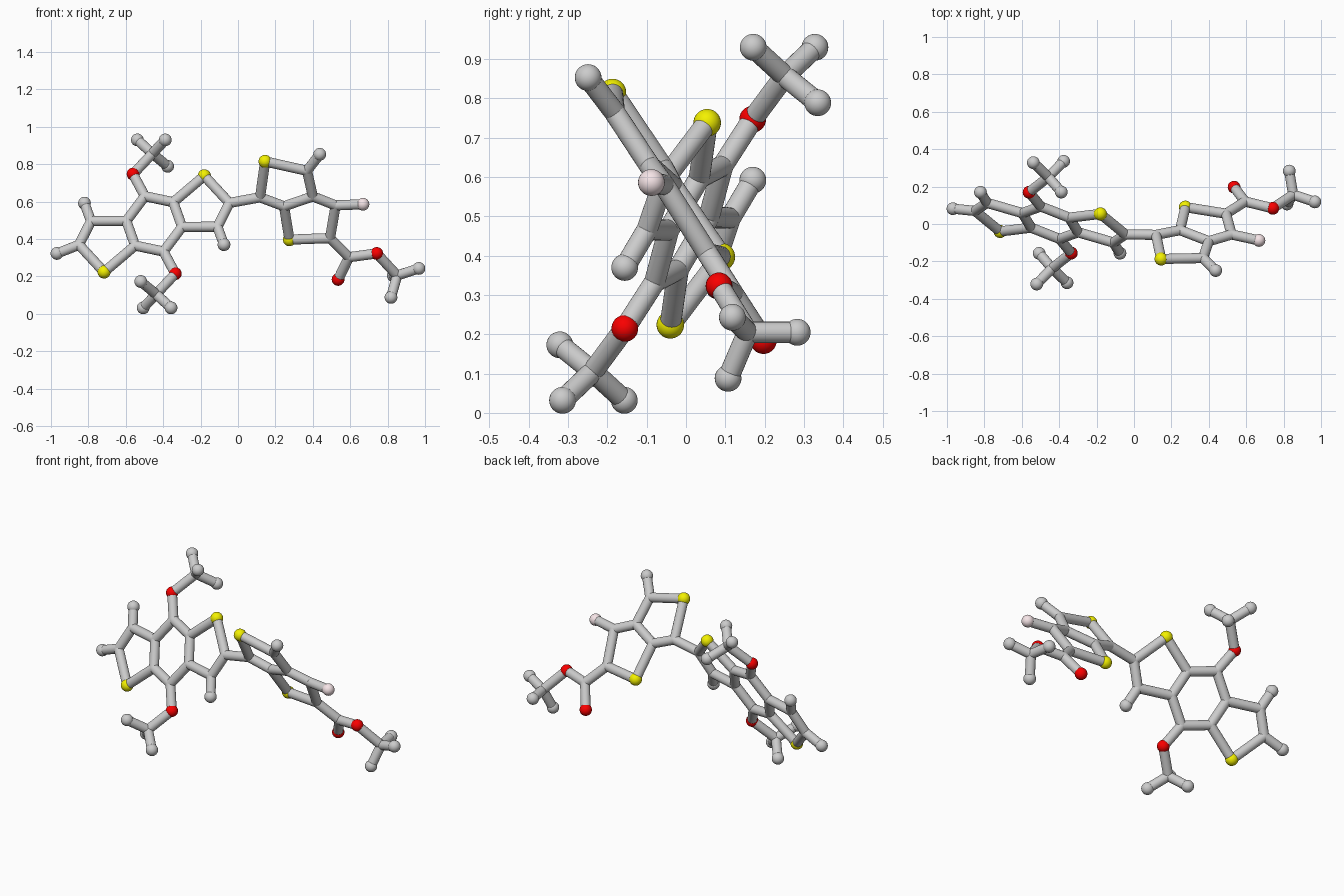
import bpy, bmesh
from mathutils import Vector, Matrix

if "Cube" in bpy.data.objects:
    bpy.data.objects.remove(bpy.data.objects["Cube"])

BOND_R, BALL_R = 0.027, 0.034

def material(name, rgb):
    m = bpy.data.materials.new(name)
    m.diffuse_color = (*rgb, 1)
    m.use_nodes = True
    m.node_tree.nodes["Principled BSDF"].inputs["Base Color"].default_value = m.diffuse_color
    return m

# element code: (name, radius, material)
KINDS = {
    'C': ("carbon_joint", BOND_R, None),
    'H': ("end_ball", BALL_R, None),
    'S': ("sulfur_ball", 0.035, material("yellow", (0.9, 0.88, 0.0))),
    'O': ("oxygen_ball", BALL_R, material("red", (0.95, 0.0, 0.0))),
    'F': ("fluorine_ball", BALL_R, material("pale_pink", (0.92, 0.78, 0.8))),
}

def finish(bm, name, mat=None, loc=(0, 0, 0)):
    me = bpy.data.meshes.new(name)
    for f in bm.faces:
        f.smooth = len(f.verts) <= 4
    bm.to_mesh(me)
    bm.free()
    if mat:
        me.materials.append(mat)
    ob = bpy.data.objects.new(name, me)
    ob.location = loc
    bpy.context.collection.objects.link(ob)

def ball(kind, loc):
    name, r, mat = KINDS[kind]
    bm = bmesh.new()
    bmesh.ops.create_uvsphere(bm, u_segments=28, v_segments=18, radius=r)
    finish(bm, name, mat, loc)

def stick(a, b):
    d = b - a
    m = Matrix.Translation((a + b) / 2) @ d.to_track_quat('Z', 'Y').to_matrix().to_4x4()
    bm = bmesh.new()
    bmesh.ops.create_cone(bm, cap_ends=True, segments=24, radius1=BOND_R,
                          radius2=BOND_R, depth=d.length, matrix=m)
    finish(bm, "bond")

atoms = {}   # key -> position; the first letter of the key is the element
bonds = []

# Three-ring unit: half of it as offsets (x, z) on a tilted plane
CENTRE = Vector((-0.448, 0.007, 0.481))
half = {'S1': (-.268, -.257), 'C2': (-.402, -.112), 'H2': (-.52, -.158),
        'C3': (-.338, .015), 'H3': (-.373, .111), 'C3a': (-.149, .016),
        'C4': (-.05, .148), 'C7': (-.102, -.116), 'O4': (-.113, .266)}
half = {k: Vector((x, -.292 * x + .487 * z, z)) for k, (x, z) in half.items()}
# methoxy cap leaves the plane
half.update({'Cm': Vector((-.01, .244, .376)), 'Hm1': Vector((-.09, .321, .449)),
             'Hm2': Vector((.072, .328, .308)), 'Hm3': Vector((.059, .164, .449))})
half_bonds = ("S1-C2 C2-C3 C2-H2 C3-H3 C3-C3a C3a-C4 C3a-C7 C7-S1 "
              "C4-O4 O4-Cm Cm-Hm1 Cm-Hm2 Cm-Hm3").split()

# Point-mirror the half through the centre
for tag, sign in (('_l', 1), ('_r', -1)):
    for k, v in half.items():
        atoms[k + tag] = CENTRE + sign * v
    for b in half_bonds:
        p, q = b.split('-')
        bonds.append((p + tag, q + tag))
bonds += [('C4_l', 'C7_r'), ('C4_r', 'C7_l')]
# right-hand end connects to the second unit instead of an end ball
del atoms['H2_r']
bonds.remove(('C2_r', 'H2_r'))

# Two-ring unit with the ester tail
tail = {'Ca': (.118, -.058, .623), 'Sa': (.145, -.187, .815), 'Cb': (.369, -.182, .765),
        'Hb': (.437, -.249, .853), 'Cc': (.40, -.092, .628), 'Cd': (.246, -.033, .575),
        'Sb': (.275, .09, .397), 'Ce': (.492, .055, .405), 'Cf': (.522, -.056, .58),
        'Ff': (.668, -.088, .586), 'Cg': (.594, .12, .303), 'Og': (.535, .197, .184),
        'Oh': (.742, .084, .323), 'Ci': (.851, .157, .205), 'Hi1': (.967, .118, .243),
        'Hi2': (.818, .107, .088), 'Hi3': (.83, .283, .205)}
atoms.update({k: Vector(v) for k, v in tail.items()})
bonds += [tuple(b.split('-')) for b in
          ("C2_r-Ca Ca-Sa Sa-Cb Cb-Hb Cb-Cc Cc-Cd Cd-Ca Cd-Sb Sb-Ce Ce-Cf Cf-Cc "
           "Cf-Ff Ce-Cg Cg-Og Cg-Oh Oh-Ci Ci-Hi1 Ci-Hi2 Ci-Hi3").split()]

# Build everything
for k, p in atoms.items():
    ball(k[0], p)
for a, b in bonds:
    stick(atoms[a], atoms[b])
